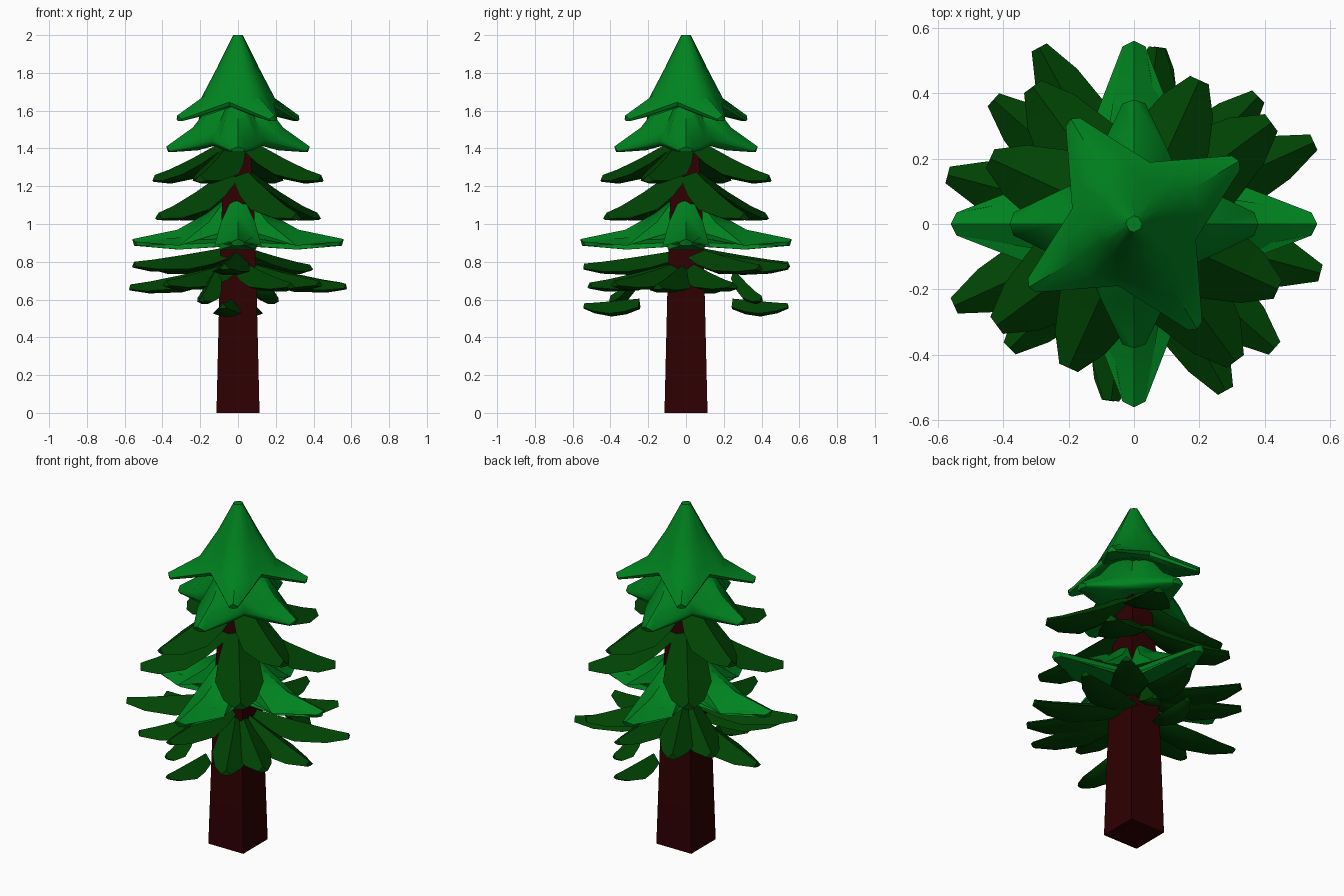
import bpy, bmesh, math
from mathutils import Vector

if "Cube" in bpy.data.objects:
    bpy.data.objects.remove(bpy.data.objects["Cube"])


def material(name, rgb):
    m = bpy.data.materials.new(name)
    m.diffuse_color = (*rgb, 1)
    m.use_nodes = True
    m.node_tree.nodes["Principled BSDF"].inputs["Base Color"].default_value = m.diffuse_color
    return m


LIGHT = material("light_green", (0.0, 0.225, 0.014))
DARK = material("dark_green", (0.0, 0.056, 0.001))
BARK = material("brown_bark", (0.028, 0.0, 0.0005))


def loft(name, rings, mat, sharp=40):
    """Skin closed rings of equal length, closing both ends."""
    bm = bmesh.new()
    vs = [[bm.verts.new(p) for p in ring] for ring in rings]
    n = len(rings[0])
    for a, b in zip(vs, vs[1:]):
        for i in range(n):
            j = (i + 1) % n
            bm.faces.new((a[i], a[j], b[j], b[i]))
    bm.faces.new(vs[0][::-1])
    bm.faces.new(vs[-1])
    bmesh.ops.recalc_face_normals(bm, faces=bm.faces)
    for f in bm.faces:
        f.smooth = True
    for e in bm.edges:
        e.smooth = e.calc_face_angle(0) < math.radians(sharp)
    me = bpy.data.meshes.new(name)
    bm.to_mesh(me)
    bm.free()
    me.materials.append(mat)
    ob = bpy.data.objects.new(name, me)
    bpy.context.collection.objects.link(ob)
    return ob


def star(name, turn, profile):
    """Four-pointed skirt; profile rows: point r, point z, shoulder drop,
    half width of point, valley r, valley z."""
    rings = []
    for pr, pz, drop, hw, vr, vz in profile:
        ring = []
        for k in range(4):
            a = math.radians(turn + 90 * k)
            out = Vector((math.cos(a), math.sin(a), 0))
            side = Vector((-out.y, out.x, 0))
            ring.append(out * pr * 0.97 - side * hw + Vector((0, 0, pz - drop)))
            ring.append(out * pr + Vector((0, 0, pz)))
            ring.append(out * pr * 0.97 + side * hw + Vector((0, 0, pz - drop)))
            b = a + math.pi / 4
            ring.append(Vector((math.cos(b) * vr, math.sin(b) * vr, vz)))
        rings.append(ring)
    loft(name, rings, LIGHT, 45)


def branch(name, tip, z1, z0, width, r0=0.05, thick=0.10):
    """Leaf-shaped drooping branch from the trunk to the tip (x, y)."""
    r1 = math.hypot(*tip)
    out = Vector((tip[0] / r1, tip[1] / r1, 0))
    side = Vector((-out.y, out.x, 0))
    rings = []
    for t, w, d in ((0, .55, .7), (.25, .85, .95), (.5, 1, 1), (.8, .68, .7), (1, .25, .35)):
        c = out * (r0 + (r1 - r0) * t)
        c.z = z1 + (z0 - z1) * (1 - t) ** 1.2
        low = Vector((0, 0, -thick * d))
        rings.append([c, c + side * width * w + low * .8,
                      c + side * width * w * .45 + low,
                      c - side * width * w * .45 + low,
                      c - side * width * w + low * .8])
    loft(name, rings, DARK)


def tier(name, tip, z1, z0, width, count=4, **kw):
    x, y = tip
    for k in range(count):
        branch(f"{name}_{k + 1}", (x, y), z1, z0, width, **kw)
        x, y = (-y, x) if count == 4 else (-x, -y)


# Square tapering trunk
loft("trunk", [[(x * h, y * h, z) for x, y in ((-1, -1), (1, -1), (1, 1), (-1, 1))]
               for z, h in ((0, .114), (.63, .099), (1.1, .085), (1.5, .06))], BARK, 30)

# Light green skirts
star("top_skirt", 31, [(.022, 2.0, 0, .015, .022, 2.0),
                       (.11, 1.83, .01, .045, .095, 1.84),
                       (.205, 1.68, .04, .075, .16, 1.72),
                       (.375, 1.575, .02, .025, .195, 1.645),
                       (.37, 1.545, 0, .022, .185, 1.625),
                       (.22, 1.58, 0, .06, .14, 1.62),
                       (.10, 1.64, 0, .04, .08, 1.64)])
star("second_skirt", 0, [(.03, 1.76, 0, .02, .03, 1.72),
                         (.13, 1.65, .03, .05, .10, 1.60),
                         (.24, 1.51, .06, .10, .17, 1.49),
                         (.38, 1.41, .015, .035, .20, 1.44),
                         (.37, 1.38, 0, .03, .19, 1.42),
                         (.22, 1.39, 0, .08, .15, 1.42),
                         (.10, 1.43, 0, .04, .09, 1.43)])
star("third_skirt", 0, [(.06, 1.14, 0, .03, .06, 1.12),
                        (.16, 1.06, .05, .09, .12, 1.01),
                        (.32, .97, .085, .125, .15, .95),
                        (.56, .92, .015, .035, .16, .92),
                        (.55, .885, 0, .03, .15, .90),
                        (.32, .865, 0, .095, .14, .88),
                        (.10, .89, 0, .05, .10, .88)])

# Dark green upper branches
tier("upper_branch", (.20, .44), 1.26, 1.46, .125, thick=.105)
tier("middle_branch", (.42, .31), 1.06, 1.30, .13, thick=.11)

# Dark green lower branches, alternating between two heights
lower = {"lower_wide": ((.55, .25), .69, .80), "upper_wide": ((-.55, -.25), .80, .88),
         "upper_back": ((-.29, .54), .80, .88), "lower_front": ((.28, -.51), .69, .80),
         "upper_corner_right": ((.38, .39), .785, .88), "upper_corner_left": ((-.43, .38), .785, .88),
         "lower_corner_right": ((.43, -.38), .70, .80), "lower_corner_left": ((-.38, -.38), .70, .80),
         "low_side_right": ((.57, -.15), .685, .79), "low_side_left": ((-.57, .15), .68, .79)}
for part, (tip, z1, z0) in lower.items():
    branch(part + "_branch", tip, z1, z0, .105, thick=.09)
tier("end_branch", (.07, .54), .79, .86, .10, count=2, thick=.09)
tier("hanging_branch", (-.19, -.40), .62, .76, .065, count=2, r0=.28, thick=.09)

# Small lowest tufts hanging below the crown
tier("lowest_tuft", (.08, .54), .58, .605, .075, count=2, r0=.25, thick=.08)
